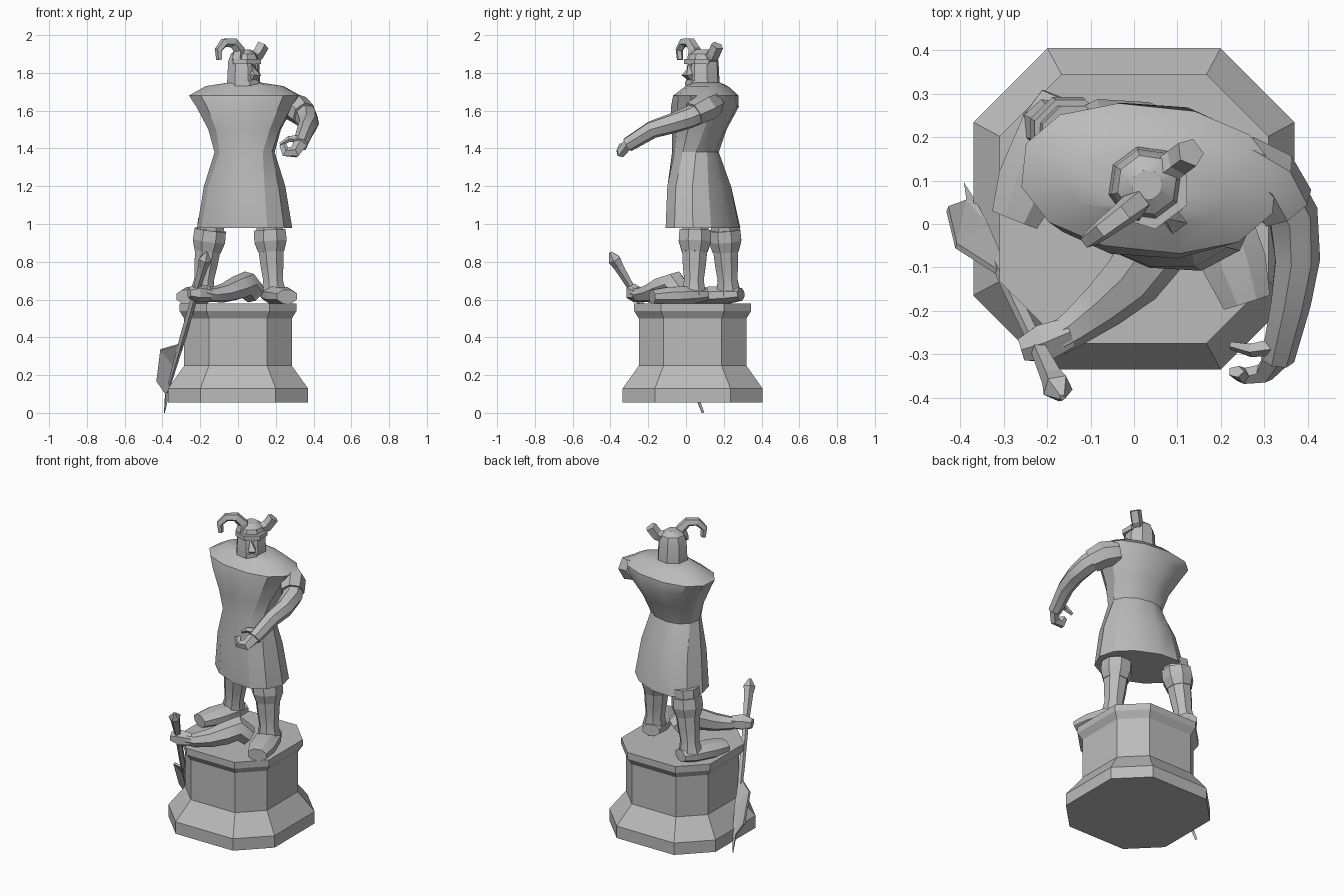
import bpy, bmesh, math
from mathutils import Matrix, Vector

cube = bpy.data.objects.get("Cube")
if cube:
    bpy.data.objects.remove(cube, do_unlink=True)

stone = bpy.data.materials.new("grey_stone")
stone.use_nodes = True
grey = (.5, .5, .5, 1)
stone.diffuse_color = grey
stone.node_tree.nodes["Principled BSDF"].inputs["Base Color"].default_value = grey


def finish(name, bm, smooth):
    bmesh.ops.recalc_face_normals(bm, faces=bm.faces)
    mesh = bpy.data.meshes.new(name)
    bm.to_mesh(mesh)
    bm.free()
    mesh.materials.append(stone)
    part = bpy.data.objects.new(name, mesh)
    bpy.context.collection.objects.link(part)
    if smooth:
        bpy.ops.object.select_all(action='DESELECT')
        part.select_set(True)
        bpy.context.view_layer.objects.active = part
        bpy.ops.object.shade_smooth_by_angle(angle=math.radians(30))
    return part


def skin(name, rings, smooth=True):
    """Bridge rings of points and close both ends."""
    bm = bmesh.new()
    rows = [[bm.verts.new(point) for point in ring] for ring in rings]
    for low, high in zip(rows, rows[1:]):
        for i in range(len(low)):
            bm.faces.new((low[i - 1], low[i], high[i], high[i - 1]))
    bm.faces.new(rows[0])
    bm.faces.new(rows[-1])
    return finish(name, bm, smooth)


def oval(center, across, upward, sides, square=1):
    """Ring spanned by two half axes; square below one flattens its sides."""
    ring = []
    for i in range(sides):
        turn = math.tau * (i + .5) / sides
        c, s = math.cos(turn), math.sin(turn)
        ring.append(center + across * math.copysign(abs(c) ** square, c)
                    + upward * math.copysign(abs(s) ** square, s))
    return ring


def level(center, wide, deep, yaw, sides, square=1):
    """Horizontal oval turned by yaw degrees."""
    spin = Matrix.Rotation(math.radians(yaw), 3, 'Z')
    return oval(Vector(center), spin @ Vector((wide, 0, 0)), spin @ Vector((0, deep, 0)),
                sides, square)


def tube(name, path, radii, sides=7, smooth=True, flat=1, up=Vector((0, 0, 1))):
    """Sweep an oval along a path; flat scales its height."""
    path = [Vector(point) for point in path]
    rings = []
    for i, radius in enumerate(radii):
        ahead = path[min(i + 1, len(path) - 1)] - path[max(i - 1, 0)]
        across = ahead.cross(up).normalized()
        upward = across.cross(ahead).normalized()
        rings.append(oval(path[i], across * radius, upward * radius * flat, sides))
    skin(name, rings, smooth)


# Octagonal pedestal with long straight sides: plinth, sloped base, shaft and cap
bevel = .7
corner = math.cos(math.pi / 8) ** -bevel
profile = [(.055, .37), (.13, .37), (.25, .285), (.5, .285), (.54, .31), (.58, .31)]
skin("pedestal", [level((0, .035, z), r * corner, r * corner, 0, 8, bevel)
                  for z, r in profile], smooth=False)

# Tunic from a twisted hem through the waist to shoulders and collar
tunic = [(.98, .09, .26, .18, -24), (1.2, .07, .22, .16, -22), (1.38, .05, .16, .12, -12),
         (1.5, .07, .195, .145, -5), (1.62, .1, .26, .18, -4), (1.68, .105, .3, .17, -6),
         (1.73, .11, .21, .11, -6), (1.75, .1, .08, .08, 0)]
skin("tunic", [level((.035, y, z), wide, deep, yaw, 12, .9) for z, y, wide, deep, yaw in tunic])

# Helmeted head turned towards the model's left
gaze = 37
turned = Matrix.Rotation(math.radians(gaze), 3, 'Z')
facing = turned @ Vector((0, -1, 0))


def on_head(side, front, z):
    return Vector((.03, .09, z)) + turned @ Vector((side, -front, 0))


skin("helmet", [level(on_head(0, 0, z), r, r, gaze, 8) for z, r in
                ((1.7, .095), (1.76, .09), (1.86, .085), (1.9, .07), (1.925, .035))])
tube("brow_guard", [on_head(s, f, 1.86) for s, f in ((-.08, .02), (-.04, .08), (.04, .08), (.08, .02))],
     [.02] * 4, 4, smooth=False)
tube("nose", [on_head(0, f, z) for f, z in ((.08, 1.85), (.105, 1.79), (.07, 1.76))],
     [.015, .03, .015], 4, smooth=False)
tube("chin", [on_head(0, f, 1.745) for f in (.03, .095)], [.065, .035], 6, smooth=False, flat=.6)

# Curled right horn along an arc, and the snapped stub of the left horn
bends = [math.radians(-30 + 48 * i) for i in range(6)]
tube("right_horn", [on_head(.07 * math.cos(a) - .115, .02, .065 * math.sin(a) + 1.902) for a in bends],
     [.037 - .004 * i for i in range(6)], 5, smooth=False, up=facing)
tube("broken_left_horn", [on_head(s, 0, z) for s, z in ((.03, 1.87), (.09, 1.895), (.125, 1.945))],
     [.035] * 3, 5, smooth=False, up=facing)

# Left arm reaching forward with a curled hand
tube("left_sleeve", [(.24, .14, 1.64), (.31, .1, 1.615), (.35, .04, 1.58)], [.07, .078, .07])
tube("left_arm", [(.32, .1, 1.61), (.365, .02, 1.565), (.375, -.08, 1.53),
                  (.36, -.18, 1.5), (.33, -.31, 1.42)], [.06, .06, .054, .048, .04])
tube("left_fingers", [(.335, -.3, 1.43), (.3, -.345, 1.38), (.25, -.35, 1.38), (.235, -.34, 1.42)],
     [.04, .034, .028, .02], 5, smooth=False, flat=.7, up=Vector((0, 1, 0)))
tube("left_thumb", [(.33, -.28, 1.45), (.27, -.29, 1.45), (.225, -.28, 1.42)],
     [.022, .017, .01], 5, smooth=False)


# Legs with cuffed boots and long feet
def leg(side, hip, ankle, toe):
    hip, ankle, toe = Vector(hip), Vector(ankle), Vector(toe)
    sideways = Vector((0, 1, 0))
    stride = (toe - ankle).normalized() * .07
    tube(side + "_leg", [hip.lerp(ankle, t) for t in (0, .4, .6, .8, 1)],
         [.078, .072, .066, .056, .072], 8, up=sideways)
    tube(side + "_boot_cuff", [hip.lerp(ankle, t) for t in (.13, .28, .42)],
         [.09, .093, .075], 8, smooth=False, up=sideways)
    tube(side + "_foot", [ankle - stride, ankle, ankle.lerp(toe, .6), toe],
         [.055, .075, .08, .06], 8, flat=.65)


leg("left", (.165, .05, 1.02), (.19, .04, .625), (.26, -.18, .615))
leg("right", (-.14, .2, 1.02), (-.19, .225, .625), (-.275, .01, .615))

# Broken-off right arm and fist lying on the pedestal
tube("fallen_arm", [(.09, -.02, .63), (.04, -.06, .68), (-.005, -.125, .66), (-.07, -.185, .635),
                    (-.14, -.24, .625), (-.18, -.265, .635)],
     [.065, .08, .072, .058, .044, .04], flat=.9)
tube("fallen_hand", [(-.15, -.25, .63), (-.21, -.275, .635), (-.26, -.29, .635)],
     [.04, .05, .03], 6, smooth=False)

# Axe held by the fallen fist, hanging over the edge
pommel, head = Vector((-.165, -.4, .85)), Vector((-.375, .04, .11))
tube("axe_handle", [pommel.lerp(head, t) for t in (0, .05, .1, .3, .6, 1)],
     [.008, .036, .028, .018, .018, .008], 5, smooth=False)
bm = bmesh.new()
outline = [(-.285, -.13, .37), (-.41, -.05, .335), (-.43, .035, .17), (-.385, .05, .1),
           (-.39, .09, 0), (-.36, .045, .13), (-.335, -.01, .24)]
bm.faces.new([bm.verts.new(point) for point in outline])
bmesh.ops.triangulate(bm, faces=bm.faces)
blade = finish("axe_blade", bm, smooth=False)
thick = blade.modifiers.new("thickness", 'SOLIDIFY')
thick.thickness, thick.offset = .014, 0
